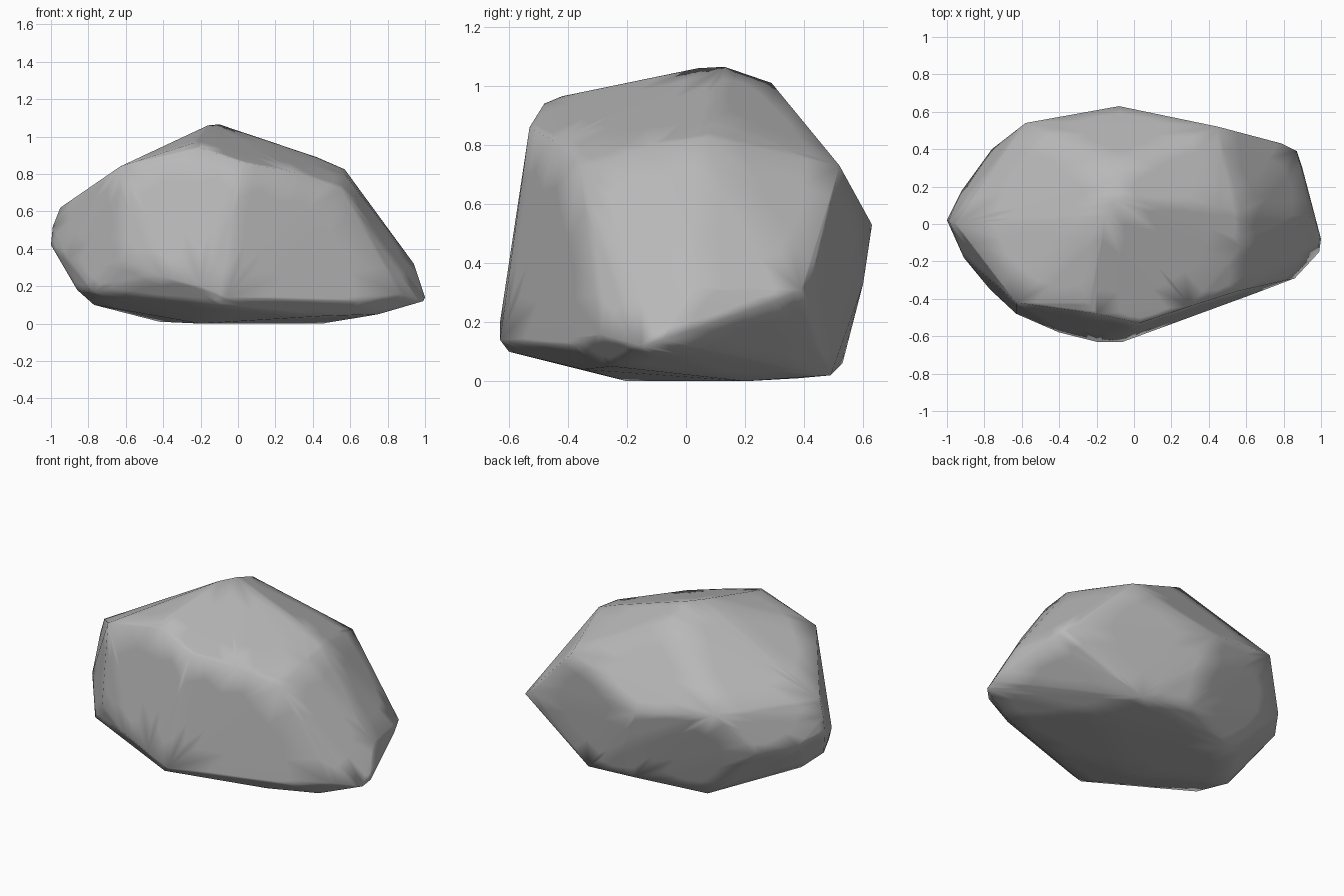
import bpy
import bmesh

default_cube = bpy.data.objects.get("Cube")
if default_cube:
    bpy.data.objects.remove(default_cube, do_unlink=True)


def make_material(name, colour):
    """Create one flat colour."""
    material = bpy.data.materials.new(name)
    material.use_nodes = True
    material.diffuse_color = colour
    shader = material.node_tree.nodes["Principled BSDF"]
    shader.inputs["Base Color"].default_value = colour
    shader.inputs["Roughness"].default_value = 0.9
    return material


def make_boulder(name, corner_groups, material):
    """Wrap a chipped stone surface around its main corners."""
    mesh = bpy.data.meshes.new(name)
    boulder = bpy.data.objects.new(name, mesh)
    bpy.context.collection.objects.link(boulder)

    bm = bmesh.new()
    for corners in corner_groups:
        for corner in corners:
            bm.verts.new(corner)
    hull = bmesh.ops.convex_hull(bm, input=bm.verts[:])
    unused = {item for item in hull["geom_interior"] + hull["geom_unused"]
              if isinstance(item, bmesh.types.BMVert) and item.is_valid}
    bmesh.ops.delete(bm, geom=list(unused), context="VERTS")
    bmesh.ops.recalc_face_normals(bm, faces=bm.faces[:])
    bm.to_mesh(mesh)
    bm.free()
    mesh.materials.append(material)
    return boulder


# Peak and the shoulders that slope away from it
crown = [
    (-.16, .04, 1.06), (-.1, .13, 1.065), (-.1, .29, 1.01),
    (.42, .1, .89), (.57, .07, .825), (.57, -.12, .8), (.45, .52, .73),
]

# Rim between the sloping top and the steep front
front_rim = [
    (-.63, -.42, .84), (-.24, -.42, .965), (-.2, -.48, .94),
    (.03, -.53, .86), (.3, -.44, .81), (.55, -.36, .72),
]

# Lower front bulge
front_foot = [
    (-.06, -.63, .14), (-.2, -.63, .2), (-.4, -.58, .25),
    (-.63, -.48, .34), (-.77, -.35, .17), (.65, -.37, .12),
    (.86, -.29, .16), (-.1, -.6, .1),
]

# Blunt end on the low x side
blunt_end = [
    (-1, .02, .42), (-.99, .02, .52), (-.95, 0, .62),
    (-.91, -.18, .35), (-.92, .18, .37), (-.76, .4, .36),
]

# Undercut tip on the high x side
tip = [
    (1, -.08, .14), (.99, -.15, .12), (.94, .04, .32),
    (.87, .39, .31), (.79, .43, .36), (.9, .3, .27),
]

# Back ridge
back = [
    (-.58, .54, .62), (-.08, .63, .53), (-.05, .6, .33), (0, .53, .06),
]

# Shallow underside
underside = [
    (.35, .49, .02), (.45, .2, 0), (-.42, .38, .01), (-.2, -.2, 0),
    (-.77, -.07, .1), (-.86, -.17, .18), (.75, -.25, .05), (.45, -.35, .04),
]

stone = make_material("stone grey", (.48, .48, .48, 1))
boulder = make_boulder(
    "boulder",
    [crown, front_rim, front_foot, blunt_end, tip, back, underside],
    stone,
)

# Flat chipped planes with softly shaded ridges
facets = boulder.modifiers.new("facets", "SUBSURF")
facets.subdivision_type = "SIMPLE"
facets.levels = 2
facets.render_levels = 2
bpy.ops.object.select_all(action="DESELECT")
boulder.select_set(True)
bpy.context.view_layer.objects.active = boulder
bpy.ops.object.shade_smooth()
